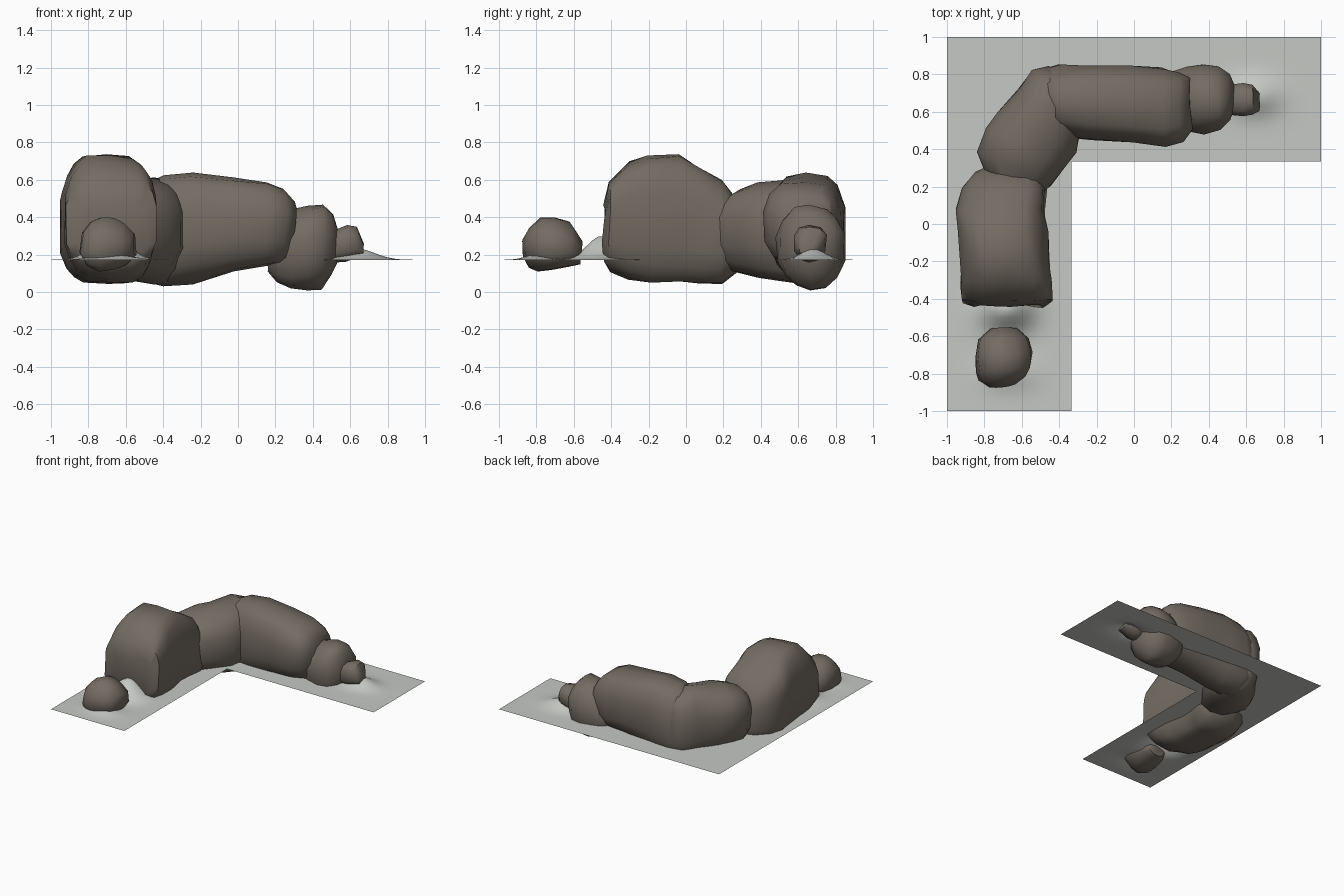
import bpy, bmesh, math
from mathutils import Vector, noise


def material(name, rgb):
    m = bpy.data.materials.new(name)
    m.diffuse_color = (*rgb, 1)
    return m


ROCK = material("brown rock", (0.175, 0.15, 0.125))
SNOW = material("pale grey ground", (0.56, 0.58, 0.55))


def finish(name, bm, mat, angle):
    bmesh.ops.recalc_face_normals(bm, faces=bm.faces)
    me = bpy.data.meshes.new(name)
    bm.to_mesh(me)
    bm.free()
    me.materials.append(mat)
    ob = bpy.data.objects.new(name, me)
    bpy.context.collection.objects.link(ob)
    bpy.ops.object.select_all(action='DESELECT')
    ob.select_set(True)
    bpy.context.view_layer.objects.active = ob
    bpy.ops.object.shade_smooth_by_angle(angle=math.radians(angle))
    return ob


def rock(name, heading, stations, taper=0.1, power=0.72, rough=0.025, sides=14):
    """Loft boxy rounded rings (x, y, half width, z low, z high) along a heading."""
    a = math.radians(heading)
    side = Vector((math.sin(a), -math.cos(a), 0))
    bm = bmesh.new()
    rings = []
    for x, y, hw, lo, hi in stations:
        ring = []
        for i in range(sides):
            t = 2 * math.pi * (i + 0.5) / sides
            c, s = math.cos(t), math.sin(t)
            u = math.copysign(abs(c) ** power, c)
            v = math.copysign(abs(s) ** power, s)
            w = hw * u * (1 - taper * max(v, 0) - 0.2 * max(-v, 0))
            p = Vector((x, y, (lo + hi) / 2 + v * (hi - lo) / 2)) + side * w
            p += rough * noise.noise_vector(p * 5)
            ring.append(bm.verts.new(p))
        rings.append(ring)
    for r0, r1 in zip(rings, rings[1:]):
        for i in range(sides):
            j = (i + 1) % sides
            bm.faces.new((r0[i], r0[j], r1[j], r1[i]))
    bm.faces.new(rings[0])
    bm.faces.new(rings[-1])
    return finish(name, bm, ROCK, 50)


# Small lone rock at the front
rock("front_small_rock", 90, [
    (-0.70, -0.86, 0.08, 0.18, 0.27), (-0.70, -0.83, 0.14, 0.13, 0.34),
    (-0.70, -0.78, 0.165, 0.11, 0.405), (-0.70, -0.70, 0.175, 0.115, 0.40),
    (-0.70, -0.62, 0.155, 0.13, 0.38), (-0.70, -0.57, 0.09, 0.15, 0.28)],
    taper=0.5, power=0.8, sides=12)

# Tall boulder on the left arm
rock("tall_boulder", 90, [
    (-0.67, -0.44, 0.20, 0.17, 0.47), (-0.67, -0.41, 0.26, 0.12, 0.59),
    (-0.68, -0.31, 0.265, 0.07, 0.70), (-0.69, -0.20, 0.26, 0.04, 0.73),
    (-0.705, -0.03, 0.258, 0.04, 0.73), (-0.71, 0.08, 0.255, 0.03, 0.665),
    (-0.69, 0.19, 0.24, 0.03, 0.59), (-0.67, 0.27, 0.19, 0.10, 0.50),
    (-0.66, 0.31, 0.10, 0.18, 0.40)], taper=0.14, power=0.52, sides=18)

# Corner boulder turning between the two arms
rock("corner_boulder", 63, [
    (-0.67, 0.18, 0.14, 0.16, 0.46), (-0.64, 0.29, 0.23, 0.10, 0.55),
    (-0.575, 0.40, 0.245, 0.07, 0.58), (-0.52, 0.49, 0.245, 0.05, 0.59),
    (-0.45, 0.64, 0.205, 0.04, 0.61), (-0.42, 0.75, 0.16, 0.06, 0.58),
    (-0.39, 0.80, 0.08, 0.15, 0.50)])

# Long boulder on the rear arm
rock("long_boulder", 0, [
    (-0.54, 0.68, 0.09, 0.10, 0.45), (-0.48, 0.67, 0.17, 0.05, 0.58),
    (-0.40, 0.655, 0.205, 0.04, 0.63), (-0.25, 0.65, 0.21, 0.06, 0.65),
    (-0.02, 0.64, 0.22, 0.11, 0.615), (0.16, 0.625, 0.225, 0.13, 0.58),
    (0.25, 0.625, 0.19, 0.15, 0.555), (0.30, 0.645, 0.14, 0.24, 0.49)],
    taper=0.14, power=0.66)

# Two shrinking rocks at the end of the rear arm
rock("end_rock", 0, [
    (0.16, 0.67, 0.10, 0.10, 0.25), (0.21, 0.67, 0.15, 0.04, 0.34),
    (0.28, 0.67, 0.18, 0.01, 0.43), (0.38, 0.67, 0.195, 0.01, 0.465),
    (0.46, 0.67, 0.18, 0.02, 0.47), (0.51, 0.67, 0.13, 0.10, 0.42),
    (0.53, 0.67, 0.07, 0.16, 0.34)], power=0.8)
rock("tiny_end_rock", 0, [
    (0.48, 0.66, 0.05, 0.18, 0.29), (0.52, 0.66, 0.09, 0.16, 0.33),
    (0.58, 0.66, 0.095, 0.16, 0.36), (0.63, 0.66, 0.085, 0.18, 0.35),
    (0.67, 0.65, 0.05, 0.20, 0.26)], power=0.75, rough=0.012, sides=10)

# L-shaped ground sheet with small drifts piled against the rocks
DRIFTS = [(-0.68, -0.45, 0.13, 0.11, 0.13), (-0.67, -0.80, 0.14, 0.08, 0.03),
          (0.64, 0.68, 0.13, 0.09, 0.06)]
bm = bmesh.new()
N = 60
grid = {}


def ground_vert(i, j):
    if (i, j) not in grid:
        x, y = -1 + 2 * i / N, -1 + 2 * j / N
        z = 0.172
        for cx, cy, sx, sy, h in DRIFTS:
            z += h * math.exp(-((x - cx) / sx) ** 2 - ((y - cy) / sy) ** 2)
        grid[i, j] = bm.verts.new((x, y, z))
    return grid[i, j]


for i in range(N):
    for j in range(N):
        if i < N // 3 or j >= 2 * N // 3:
            bm.faces.new([ground_vert(*k) for k in
                          ((i, j), (i + 1, j), (i + 1, j + 1), (i, j + 1))])
finish("ground_sheet", bm, SNOW, 60)
